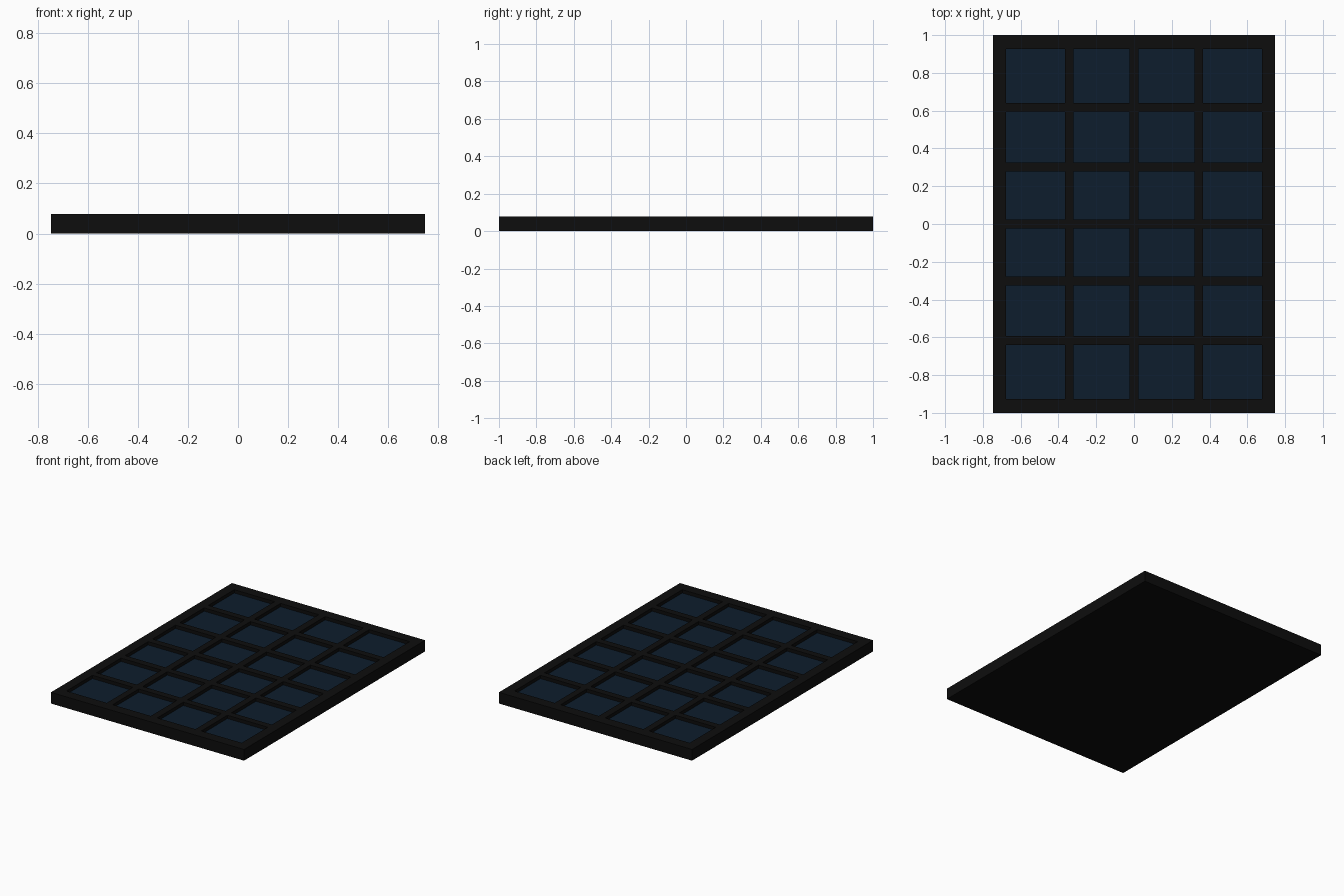
import bpy, bmesh

if "Cube" in bpy.data.objects:
    bpy.data.objects.remove(bpy.data.objects["Cube"])

TOP, FLOOR = 0.078, 0.055
HALF_X = [0.025, 0.32, 0.366, 0.678, 0.747]
HALF_Y = [0.024, 0.278, 0.325, 0.594, 0.64, 0.927, 1.0]
XS = [-v for v in reversed(HALF_X)] + HALF_X
YS = [-v for v in reversed(HALF_Y)] + HALF_Y


def material(name, rgb):
    m = bpy.data.materials.new(name)
    m.diffuse_color = (*rgb, 1)
    m.use_nodes = True
    m.node_tree.nodes["Principled BSDF"].inputs["Base Color"].default_value = m.diffuse_color
    return m


def make_object(name, bm, mat):
    bmesh.ops.recalc_face_normals(bm, faces=bm.faces)
    mesh = bpy.data.meshes.new(name)
    bm.to_mesh(mesh)
    bm.free()
    mesh.materials.append(mat)
    ob = bpy.data.objects.new(name, mesh)
    bpy.context.collection.objects.link(ob)


def on_outline(edge):
    return any(all(abs(abs(v.co[axis]) - limit) < 1e-5 for v in edge.verts)
               for axis, limit in ((0, XS[-1]), (1, YS[-1])))


def extrude_down(bm, edges, z):
    geom = bmesh.ops.extrude_edge_only(bm, edges=edges)["geom"]
    for v in geom:
        if isinstance(v, bmesh.types.BMVert):
            v.co.z = z
    return [e for e in geom if isinstance(e, bmesh.types.BMEdge)
            and all(v.co.z == z for v in e.verts)]


# Intervals alternate bar, cell, bar ... so odd/odd patches are cells
cells = [(i, j) for i in range(1, len(XS) - 1, 2) for j in range(1, len(YS) - 1, 2)]

# Frame: lattice top, pocket walls, outer sides and closed back
bm = bmesh.new()
grid = [[bm.verts.new((x, y, TOP)) for y in YS] for x in XS]
for i in range(len(XS) - 1):
    for j in range(len(YS) - 1):
        if (i, j) not in cells:
            bm.faces.new((grid[i][j], grid[i + 1][j], grid[i + 1][j + 1], grid[i][j + 1]))
rims = [e for e in bm.edges if e.is_boundary]
outer = [e for e in rims if on_outline(e)]
inner = [e for e in rims if not on_outline(e)]
back_rim = extrude_down(bm, outer, 0.0)
bmesh.ops.contextual_create(bm, geom=back_rim)
extrude_down(bm, inner, FLOOR)
make_object("panel_frame", bm, material("black_frame", (0.004, 0.004, 0.004)))

# Solar cells: recessed panes filling each pocket floor
bm = bmesh.new()
for i, j in cells:
    bm.faces.new([bm.verts.new((XS[a], YS[b], FLOOR))
                  for a, b in ((i, j), (i + 1, j), (i + 1, j + 1), (i, j + 1))])
make_object("solar_cells", bm, material("dark_blue_cell", (0.004, 0.0125, 0.026)))
